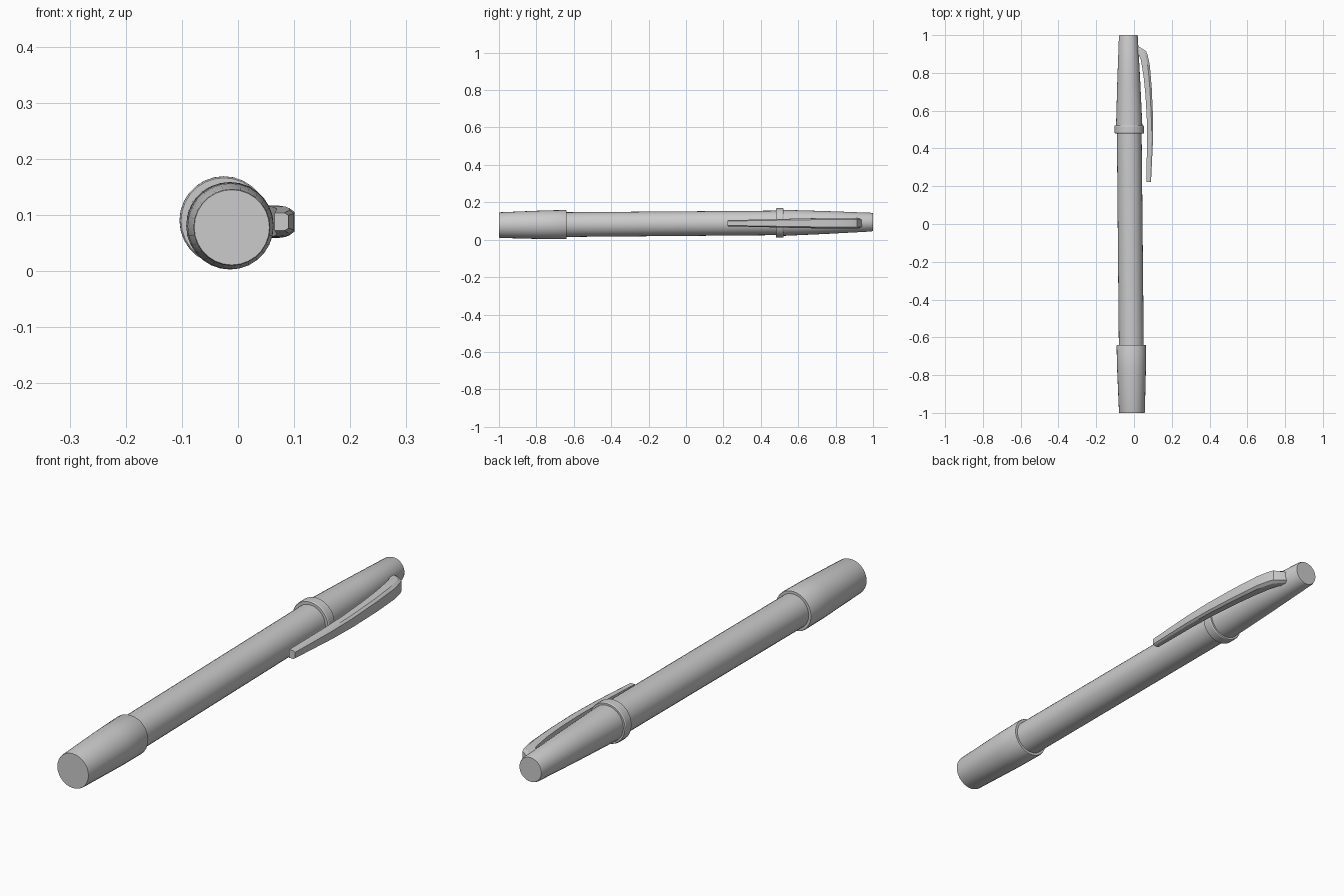
import bpy, bmesh, math
from mathutils import Vector

if "Cube" in bpy.data.objects:
    bpy.data.objects.remove(bpy.data.objects["Cube"])


def axis(y):
    """Centre of the slightly tilted pen at a given y."""
    return Vector((-0.0205 - 0.0095 * y, y, 0.086 + 0.008 * y))


def loft(name, rings):
    """Skin a list of closed point rings and cap both ends."""
    bm = bmesh.new()
    loops = [[bm.verts.new(p) for p in ring] for ring in rings]
    n = len(loops[0])
    for a, b in zip(loops, loops[1:]):
        for i in range(n):
            j = (i + 1) % n
            bm.faces.new((a[i], a[j], b[j], b[i]))
    bm.faces.new(loops[0])
    bm.faces.new(loops[-1])
    bmesh.ops.recalc_face_normals(bm, faces=bm.faces)
    mesh = bpy.data.meshes.new(name)
    bm.to_mesh(mesh)
    bm.free()
    ob = bpy.data.objects.new(name, mesh)
    bpy.context.collection.objects.link(ob)
    bpy.ops.object.select_all(action='DESELECT')
    ob.select_set(True)
    bpy.context.view_layer.objects.active = ob
    bpy.ops.object.shade_smooth_by_angle(angle=math.radians(30))
    return ob


def turned(name, profile, sides=28):
    """Round part from (y, radius) pairs along the pen axis."""
    angles = [2 * math.pi * i / sides for i in range(sides)]
    return loft(name, [[axis(y) + Vector((r * math.cos(a), 0, r * math.sin(a)))
                        for a in angles] for y, r in profile])


# Barrel
turned("barrel", [(-0.66, 0.066), (0.50, 0.0655)])

# Front grip sleeve with a chamfered rim
turned("front_sleeve", [(-1.0, 0.067), (-0.995, 0.0685), (-0.76, 0.0765),
                        (-0.645, 0.078), (-0.64, 0.076), (-0.64, 0.067)])

# Collar ring
turned("collar_ring", [(0.48, 0.067), (0.48, 0.0765), (0.484, 0.079),
                       (0.517, 0.079), (0.521, 0.0765), (0.521, 0.067)])

# Tapered rear cap
turned("rear_cap", [(0.51, 0.070), (0.75, 0.061), (0.992, 0.050), (1.0, 0.047)])

# Pocket clip: outer x, outer y, inner x, inner y, half height
stations = [(0.005, 0.945, 0.005, 0.905, 0.022),
            (0.030, 0.937, 0.024, 0.898, 0.026),
            (0.064, 0.915, 0.036, 0.870, 0.029),
            (0.072, 0.895, 0.042, 0.835, 0.029),
            (0.084, 0.840, 0.051, 0.780, 0.0285),
            (0.094, 0.720, 0.061, 0.680, 0.027),
            (0.101, 0.560, 0.068, 0.550, 0.024),
            (0.100, 0.430, 0.069, 0.430, 0.021),
            (0.090, 0.222, 0.065, 0.222, 0.016)]
rings = []
for ox, oy, ix, iy, h in stations:
    outer, inner = Vector((ox, oy, 0.088)), Vector((ix, iy, 0.088))
    mid, up = inner.lerp(outer, 0.72), Vector((0, 0, h))
    rings.append([inner - up, mid - up, outer - up * 0.72,
                  outer + up * 0.72, mid + up, inner + up])
loft("pocket_clip", rings)
